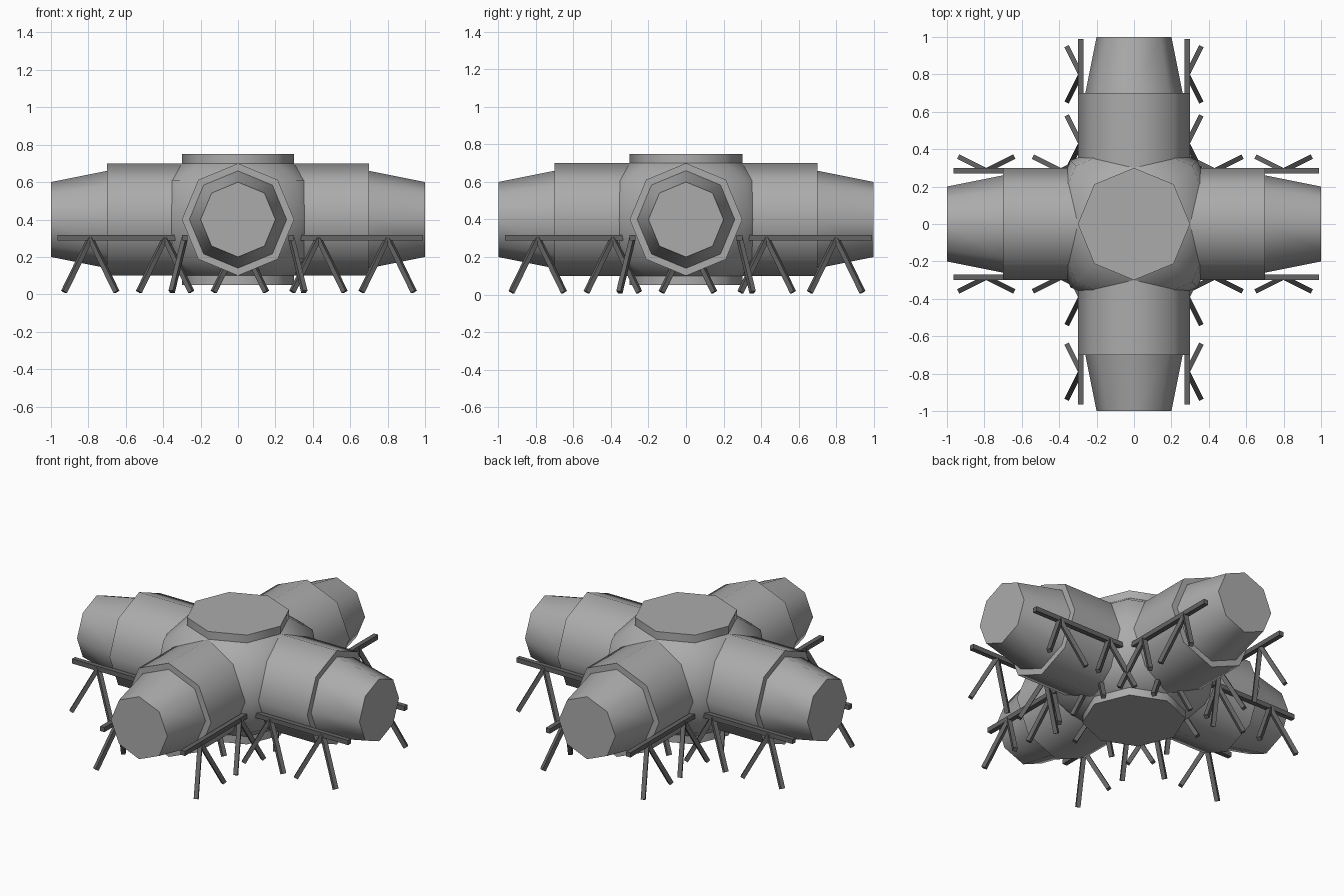
import bpy, bmesh, math
from mathutils import Vector, Matrix

cube = bpy.data.objects.get("Cube")
if cube:
    bpy.data.objects.remove(cube, do_unlink=True)

SIDES = 8
MID_Z = 0.4


def material(name, value):
    mat = bpy.data.materials.new(name)
    mat.use_nodes = True
    colour = (value, value, value, 1)
    mat.diffuse_color = colour
    mat.node_tree.nodes["Principled BSDF"].inputs["Base Color"].default_value = colour
    return mat


hull_grey = material("hull grey", 0.41)
frame_grey = material("dark frame grey", 0.13)


def finish(bm, name, mat, smooth):
    bmesh.ops.recalc_face_normals(bm, faces=bm.faces)
    mesh = bpy.data.meshes.new(name)
    bm.to_mesh(mesh)
    bm.free()
    mesh.materials.append(mat)
    obj = bpy.data.objects.new(name, mesh)
    bpy.context.collection.objects.link(obj)
    if smooth:
        bpy.ops.object.select_all(action='DESELECT')
        obj.select_set(True)
        bpy.context.view_layer.objects.active = obj
        bpy.ops.object.shade_smooth_by_angle(angle=math.radians(50))
    return obj


def lathe(name, profile, matrix):
    """Eight-sided turned solid from (height, radius) pairs along local z."""
    bm = bmesh.new()
    rings = []
    for h, r in profile:
        ring = []
        for i in range(SIDES):
            a = math.tau * i / SIDES
            ring.append(bm.verts.new(matrix @ Vector((r * math.cos(a), r * math.sin(a), h))))
        rings.append(ring)
    for low, high in zip(rings, rings[1:]):
        for i in range(SIDES):
            j = (i + 1) % SIDES
            bm.faces.new((low[i], low[j], high[j], high[i]))
    bm.faces.new(rings[0])
    bm.faces.new(rings[-1])
    return finish(bm, name, hull_grey, True)


def beam(bm, start, end, width):
    """Square bar between two points."""
    start, end = Vector(start), Vector(end)
    along = end - start
    turn = along.to_track_quat('Z', 'Y').to_matrix().to_4x4()
    size = Matrix.Diagonal((width, width, along.length, 1))
    bmesh.ops.create_cube(bm, size=1, matrix=Matrix.Translation((start + end) / 2) @ turn @ size)


# Central hub: bulging body with a flat port above and below
half = [(0.0, 0.48), (0.21, 0.44), (0.3, 0.3), (0.35, 0.3)]
hub = [(-h, r) for h, r in reversed(half[1:])] + half
lathe("central_hub", hub, Matrix.Translation((0, 0, MID_Z)))

# Two crossing modules with stepped, tapered ends
half = [(0.7, 0.3), (0.7, 0.26), (1.0, 0.2)]
module = [(-h, r) for h, r in reversed(half)] + half
lift = Matrix.Translation((0, 0, MID_Z))
lathe("module_left_right", module, lift @ Matrix.Rotation(math.pi / 2, 4, 'Y'))
lathe("module_front_back", module, lift @ Matrix.Rotation(math.pi / 2, 4, 'X'))

# Support frames: a long rail with V-shaped legs on both sides of each module
for direction, swap in (("left_right", False), ("front_back", True)):
    for side, label in ((-1, "a"), (1, "b")):
        def place(x, y, z):
            return (y, x, z) if swap else (x, y, z)

        bm = bmesh.new()
        beam(bm, place(-0.965, side * 0.285, 0.302), place(0.99, side * 0.285, 0.302), 0.03)
        for centre in (-0.79, -0.39, 0.01, 0.43, 0.80):
            for spread in (-0.14, 0.14):
                beam(bm, place(centre, side * 0.285, 0.3),
                     place(centre + spread, side * 0.355, 0.013), 0.026)
        finish(bm, f"support_frame_{direction}_{label}", frame_grey, False)
